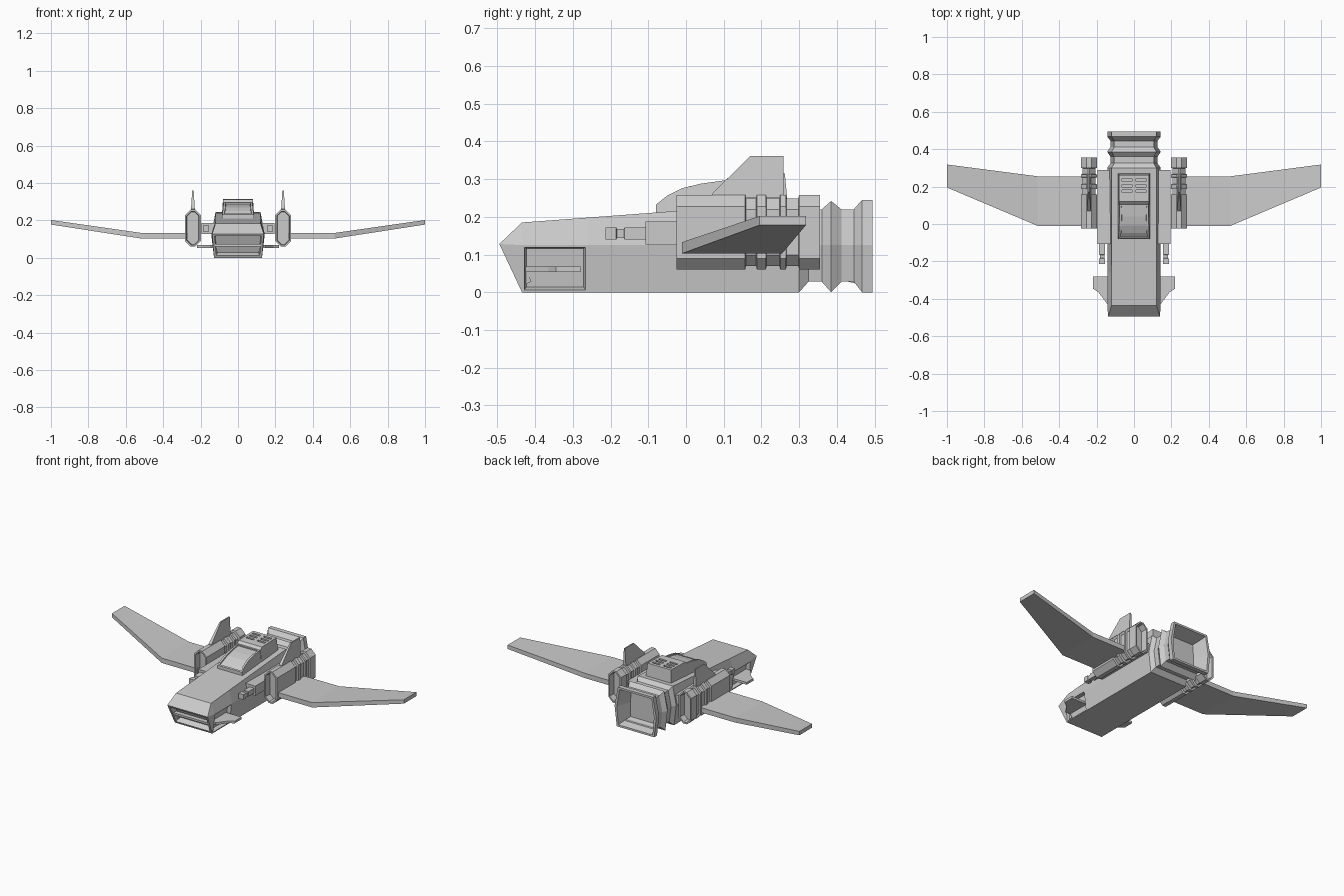
import bpy, bmesh
from mathutils import Vector

if "Cube" in bpy.data.objects:
    bpy.data.objects.remove(bpy.data.objects["Cube"])


def finish(name, bm, mirror=False):
    bmesh.ops.recalc_face_normals(bm, faces=bm.faces[:])
    me = bpy.data.meshes.new(name)
    bm.to_mesh(me)
    bm.free()
    ob = bpy.data.objects.new(name, me)
    bpy.context.scene.collection.objects.link(ob)
    if mirror:
        ob.modifiers.new("mirror", 'MIRROR')
    return ob


def loft(rings):
    """Skin a row of equal-length rings and cap both ends."""
    bm = bmesh.new()
    vs = [[bm.verts.new(p) for p in r] for r in rings]
    n = len(vs[0])
    for a, b in zip(vs, vs[1:]):
        for i in range(n):
            j = (i + 1) % n
            bm.faces.new((a[i], a[j], b[j], b[i]))
    bm.faces.new(vs[0])
    bm.faces.new(vs[-1])
    bmesh.ops.remove_doubles(bm, verts=bm.verts[:], dist=1e-5)
    bmesh.ops.recalc_face_normals(bm, faces=bm.faces[:])
    return bm


def recess(bm, faces, rim, depth, taper=0.003):
    """Leave a flat rim, then sink the middle of each face."""
    bmesh.ops.inset_individual(bm, faces=faces, thickness=rim, depth=0)
    bmesh.ops.inset_individual(bm, faces=faces, thickness=taper, depth=-depth)


def box(name, x, y, z, mirror=False):
    ring = lambda q: [(x[0], q, z[0]), (x[1], q, z[0]), (x[1], q, z[1]), (x[0], q, z[1])]
    return finish(name, loft([ring(y[0]), ring(y[1])]), mirror)


# Fuselage: six-sided hull with ribbed tail
def hull(y, s, zb, zt):
    m = 0.125
    return [(-0.128 * s, y, zb), (0.128 * s, y, zb), (0.143 * s, y, m),
            (0.12 * s, y, zt), (-0.12 * s, y, zt), (-0.143 * s, y, m)]


stations = [(-0.435, 1, 0, 0.185), (-0.26, 1, 0, 0.198), (0.3, 1, 0, 0.24),
            (0.325, 0.88, 0.028, 0.22), (0.36, 0.88, 0.028, 0.22), (0.385, 1, 0, 0.242),
            (0.412, 0.88, 0.028, 0.22), (0.445, 0.88, 0.028, 0.22),
            (0.467, 1, 0, 0.245), (0.495, 1, 0, 0.245)]
bm = loft([hull(*s) for s in stations])
# wedge nose replaces the flat front cap
cap = min(bm.faces, key=lambda f: f.calc_center_median().y)
b0, b1, m1, t1, t0, m0 = sorted(cap.verts, key=lambda v: [
    (Vector(p) - v.co).length < 1e-4 for p in hull(*stations[0])].index(True))
bm.faces.remove(cap)
n0, n1 = bm.verts.new((-0.138, -0.495, 0.128)), bm.verts.new((0.138, -0.495, 0.128))
intake = bm.faces.new((n0, n1, b1, b0))
for f in ((n0, n1, t1, t0), (n0, b0, m0), (n0, m0, t0), (n1, b1, m1), (n1, m1, t1)):
    bm.faces.new(f)
bmesh.ops.recalc_face_normals(bm, faces=bm.faces[:])
# intake, side pockets and exhaust cavity
pockets = [f for f in bm.faces if len(f.verts) == 4 and abs(f.normal.x) > 0.9
           and -0.4 < f.calc_center_median().y < -0.3 and f.calc_center_median().z < 0.1]
exhaust = [max(bm.faces, key=lambda f: f.calc_center_median().y)]
recess(bm, [intake], 0.018, 0.035)
recess(bm, pockets, 0.009, 0.022, 0.008)
recess(bm, exhaust, 0.016, 0.09, 0.03)
finish("fuselage", bm)
box("intake_slat", (-0.12, 0.12), (-0.463, -0.435), (0.062, 0.074))

# Small nose fins standing out of the side pockets
fin = [(0.11, -0.425), (0.145, -0.425), (0.19, -0.365), (0.22, -0.345), (0.22, -0.28), (0.11, -0.28)]
finish("nose_fin", loft([[(x, y, z) for x, y in fin] for z in (0.054, 0.068)]), True)


# Engine nacelles: tall octagons with grooves and hollow ends
def octagon(y, d):
    x0, x1, z0, z1, c = 0.198 + d, 0.284 - d, 0.06 + d, 0.258 - d, 0.03
    return [(x0 + c, y, z0), (x1 - c, y, z0), (x1, y, z0 + c), (x1, y, z1 - c),
            (x1 - c, y, z1), (x0 + c, y, z1), (x0, y, z1 - c), (x0, y, z0 + c)]


rings = [octagon(-0.025, 0)]
for a, b in ((0.157, 0.188), (0.212, 0.25), (0.265, 0.3)):
    rings += [octagon(a, 0), octagon(a + 0.002, 0.009), octagon(b - 0.002, 0.009), octagon(b, 0)]
rings.append(octagon(0.355, 0))
bm = loft(rings)
recess(bm, [f for f in bm.faces if len(f.verts) == 8], 0.01, 0.04)
finish("nacelle", bm, True)

# Pylons joining nacelles to hull, and the guns in front
bm = loft([[(0.1, y, 0.127), (0.195, y, 0.127), (0.195, y, 0.187), (0.1, y, 0.187)]
           for y in (-0.108, 0.29)])
finish("pylon", bm, True)


def square(y, r):
    return [(0.17 + a * r, y, 0.156 + b * r) for a, b in ((-1, -1), (1, -1), (1, 1), (-1, 1))]


bm = loft([square(y, r) for y, r in ((-0.213, 0.016), (-0.185, 0.016), (-0.183, 0.012),
                                     (-0.165, 0.012), (-0.163, 0.016), (-0.1, 0.016))])
finish("gun", bm, True)

# Main wings: level inner panel, upswept outer panel
wing = [(0.27, -0.01, 0.255, 0.103, 0.133), (0.515, -0.01, 0.255, 0.103, 0.133),
        (1.0, 0.195, 0.318, 0.178, 0.202)]
bm = loft([[(x, a, zb), (x, b, zb), (x, b, zt), (x, a, zt)] for x, a, b, zb, zt in wing])
finish("wing", bm, True)

# Upright tail fins on the nacelles
tail = [(0.07, 0.25, 0.01), (0.07, 0.262, 0.01), (0.17, 0.361, 0.004),
        (0.258, 0.361, 0.004), (0.258, 0.25, 0.01)]
bm = loft([[(0.241 + s * w, y, z) for y, z, w in tail] for s in (-1, 1)])
finish("tail_fin", bm, True)


# Canopy with sunken glass
def hoop(y, zt, w):
    return [(-0.088, y, 0.19), (0.088, y, 0.19), (w, y, zt), (-w, y, zt)]


bm = loft([hoop(*h) for h in ((-0.08, 0.232, 0.084), (-0.05, 0.256, 0.081), (-0.01, 0.276, 0.079),
                              (0.04, 0.288, 0.078), (0.105, 0.297, 0.077))])
glass = [f for f in bm.faces if f.normal.z > 0.5]
bmesh.ops.inset_region(bm, faces=glass, thickness=0.012, depth=0)
bmesh.ops.inset_region(bm, faces=glass, thickness=0.001, depth=-0.007)
finish("canopy", bm)

# Engine cover behind the canopy with six vent slots
side = [(0.105, 0.2), (0.105, 0.297), (0.12, 0.311), (0.262, 0.315), (0.273, 0.2)]
bm = loft([[(s * (0.088 if z < 0.25 else 0.08), y, z) for y, z in side] for s in (-1, 1)])
cover = finish("engine_cover", bm)
bm = bmesh.new()
for x in (-0.038, 0.038):
    for y in (0.175, 0.205, 0.235):
        vs = bmesh.ops.create_cube(bm, size=1)["verts"]
        bmesh.ops.scale(bm, vec=(0.052, 0.014, 0.03), verts=vs)
        bmesh.ops.translate(bm, vec=(x, y, 0.315), verts=vs)
cutter = finish("vent_cutter", bm)
cutter.hide_render = True
cutter.hide_set(True)
cut = cover.modifiers.new("vents", 'BOOLEAN')
cut.object = cutter
cut.operation = 'DIFFERENCE'
cut.solver = 'EXACT'
